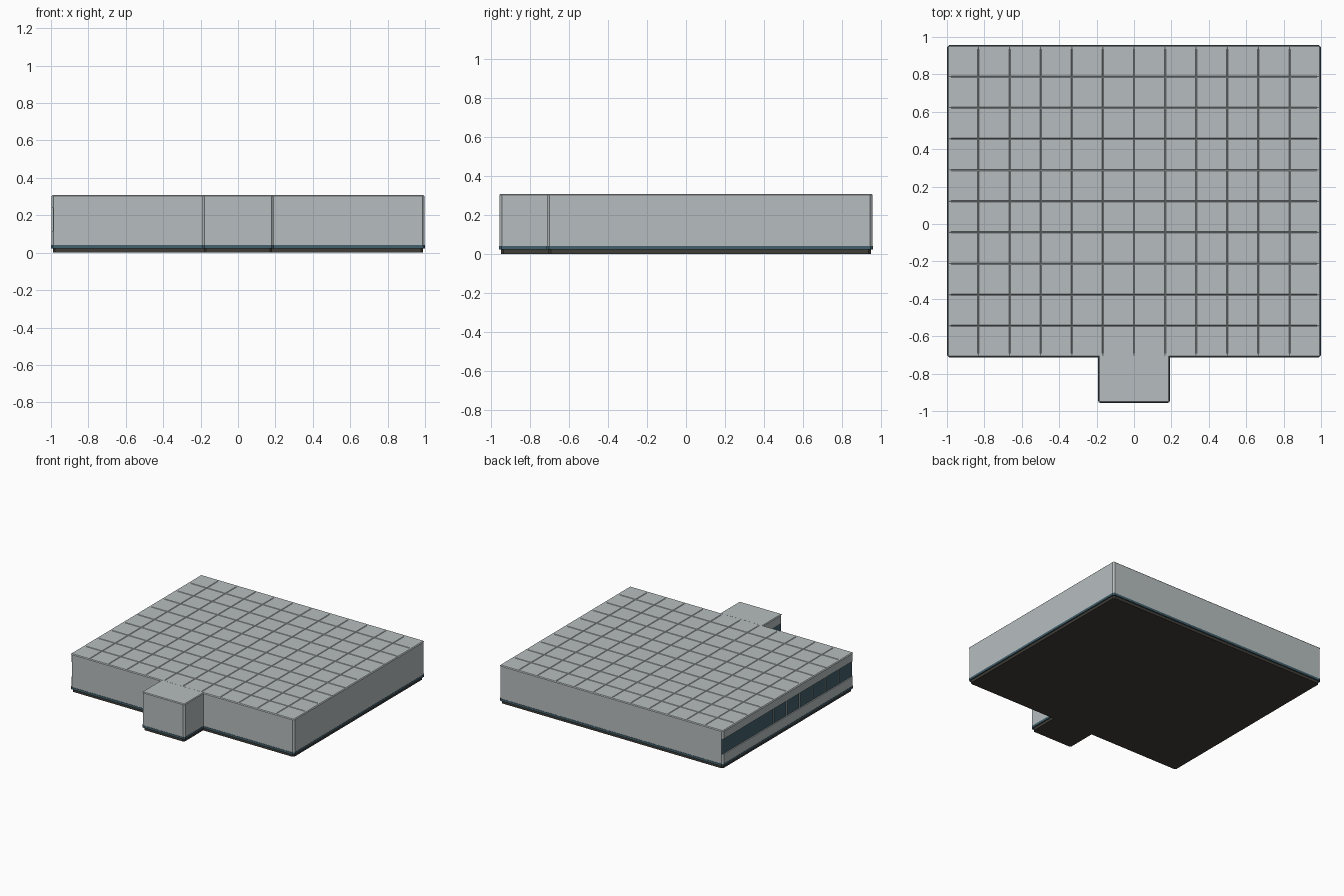
import bpy, bmesh

if "Cube" in bpy.data.objects:
    bpy.data.objects.remove(bpy.data.objects["Cube"])

X, Y0, Y1 = 0.998, -0.712, 0.955     # main block extents
PX, PY = 0.19, -0.955                # entrance bay half width and front
ROOF_Z, EAVE_Z = 0.308, 0.302


def material(name, rgb):
    m = bpy.data.materials.new(name)
    m.diffuse_color = (*rgb, 1)
    m.use_nodes = True
    m.node_tree.nodes["Principled BSDF"].inputs["Base Color"].default_value = m.diffuse_color
    return m


grey = material("light grey panel", (0.47, 0.51, 0.52))
blue = material("blue glass", (0.055, 0.115, 0.15))
dark = material("dark foundation", (0.05, 0.047, 0.038))


def finish(name, bm, mats):
    bmesh.ops.recalc_face_normals(bm, faces=bm.faces)
    me = bpy.data.meshes.new(name)
    bm.to_mesh(me)
    bm.free()
    for m in mats:
        me.materials.append(m)
    ob = bpy.data.objects.new(name, me)
    bpy.context.collection.objects.link(ob)
    return ob


def outline(d, left=0, c=0.012):
    """T-shaped plan inset by d with chamfered outer corners."""
    x, y0, y1, px, py = X - d, Y0 + d, Y1 - d, PX - d, PY + d
    half = [(px - c, py), (px, py + c), (px, y0), (x - c, y0),
            (x, y0 + c), (x, y1 - c), (x - c, y1)]
    pts = half + [(-a, b) for a, b in reversed(half)]
    return [(a + left if a < -x + 1e-6 else a, b) for a, b in pts]


def loft(name, rings, mats):
    """Skin stacked plan outlines given as (z, inset, left side inset)."""
    bm = bmesh.new()
    vs = [[bm.verts.new((x, y, z)) for x, y in outline(d, left)]
          for z, d, left in rings]
    n = len(vs[0])
    for a, b in zip(vs, vs[1:]):
        for i in range(n):
            j = (i + 1) % n
            if (a[i].co - b[i].co).length + (a[j].co - b[j].co).length > 1e-6:
                quad = [a[i], a[j], b[j], b[i]]
                bm.faces.new(quad)
    bm.faces.new(vs[0])
    bm.faces.new(vs[-1])
    bmesh.ops.remove_doubles(bm, verts=bm.verts, dist=1e-6)
    bmesh.ops.dissolve_degenerate(bm, edges=bm.edges, dist=1e-6)
    return finish(name, bm, mats)


def box(name, lo, hi, mat):
    bm = bmesh.new()
    bmesh.ops.create_cube(bm, size=1)
    for v in bm.verts:
        v.co = [h if c > 0 else l for c, l, h in zip(v.co, lo, hi)]
    return finish(name, bm, [mat])


# foundation and blue base trim
loft("foundation", [(0, 0.008, 0), (0.022, 0.008, 0)], [dark])
loft("base_trim", [(0.022, -0.002, 0), (0.04, -0.002, 0)], [blue])

# walls, with a recessed window strip along the left side
W0, W1, DEEP = 0.115, 0.24, 0.008
walls = loft("walls", [(0.04, 0, 0), (W0, 0, 0), (W0 + 0.001, 0, DEEP),
                       (W1 - 0.001, 0, DEEP), (W1, 0, 0), (EAVE_Z, 0, 0)],
             [grey, blue])
for p in walls.data.polygons:
    if p.normal.x < -0.9 and W0 < p.center.z < W1:
        p.material_index = 1

# slim bars between the windows
for k in range(6):
    y = 0.30 - k * 0.1665
    box(f"window_bar_{k + 1}", (-X + 0.002, y - 0.003, W0),
        (-X + DEEP + 0.004, y + 0.003, W1), grey)


# roof sheet with V-shaped seams between the square panels
def stations(lo, hi, count):
    """Coordinates across the roof, flagged 'rim', 'flat' or 'seam'."""
    w, step = 0.004, (hi - lo) / count
    out = [(lo, "rim"), (lo + 0.006, "flat"), (lo + 0.02, "flat")]
    for i in range(1, count):
        s = lo + i * step
        out += [(s - w, "flat"), (s, "seam"), (s + w, "flat")]
    return out + [(hi - 0.02, "flat"), (hi - 0.006, "flat"), (hi, "rim")]


bm = bmesh.new()
xs, ys = stations(-X, X, 12), stations(Y0, Y1, 10)
grid = []
for i, (x, tx) in enumerate(xs):
    row = []
    for j, (y, ty) in enumerate(ys):
        inner = 1 < i < len(xs) - 2 and 1 < j < len(ys) - 2
        z = ROOF_Z
        if "rim" in (tx, ty):
            z = EAVE_Z
        elif inner and "seam" in (tx, ty):
            z = ROOF_Z - 0.004
        row.append(bm.verts.new((x, y, z)))
    grid.append(row)
for a, b in zip(grid, grid[1:]):
    for j in range(len(ys) - 1):
        bm.faces.new((a[j], b[j], b[j + 1], a[j + 1]))
# trim the sheet's square corners to the chamfered walls
for i in (0, -1):
    for j in (0, -1):
        v = grid[i][j]
        v.co.x *= 1 - 0.005
        v.co.y -= 0.005 if j else -0.005
finish("roof_panels", bm, [grey])

# plain roof of the entrance bay
bm = bmesh.new()
e = 0.005
low = [(-PX, PY), (PX, PY), (PX, Y0 + e), (-PX, Y0 + e)]
top = [(-PX + e, PY + e), (PX - e, PY + e), (PX - e, Y0 + e), (-PX + e, Y0 + e)]
a = [bm.verts.new((x, y, EAVE_Z)) for x, y in low]
b = [bm.verts.new((x, y, ROOF_Z)) for x, y in top]
bm.faces.new(b)
bm.faces.new(a)
for i in range(4):
    j = (i + 1) % 4
    bm.faces.new((a[i], a[j], b[j], b[i]))
finish("entrance_roof", bm, [grey])
